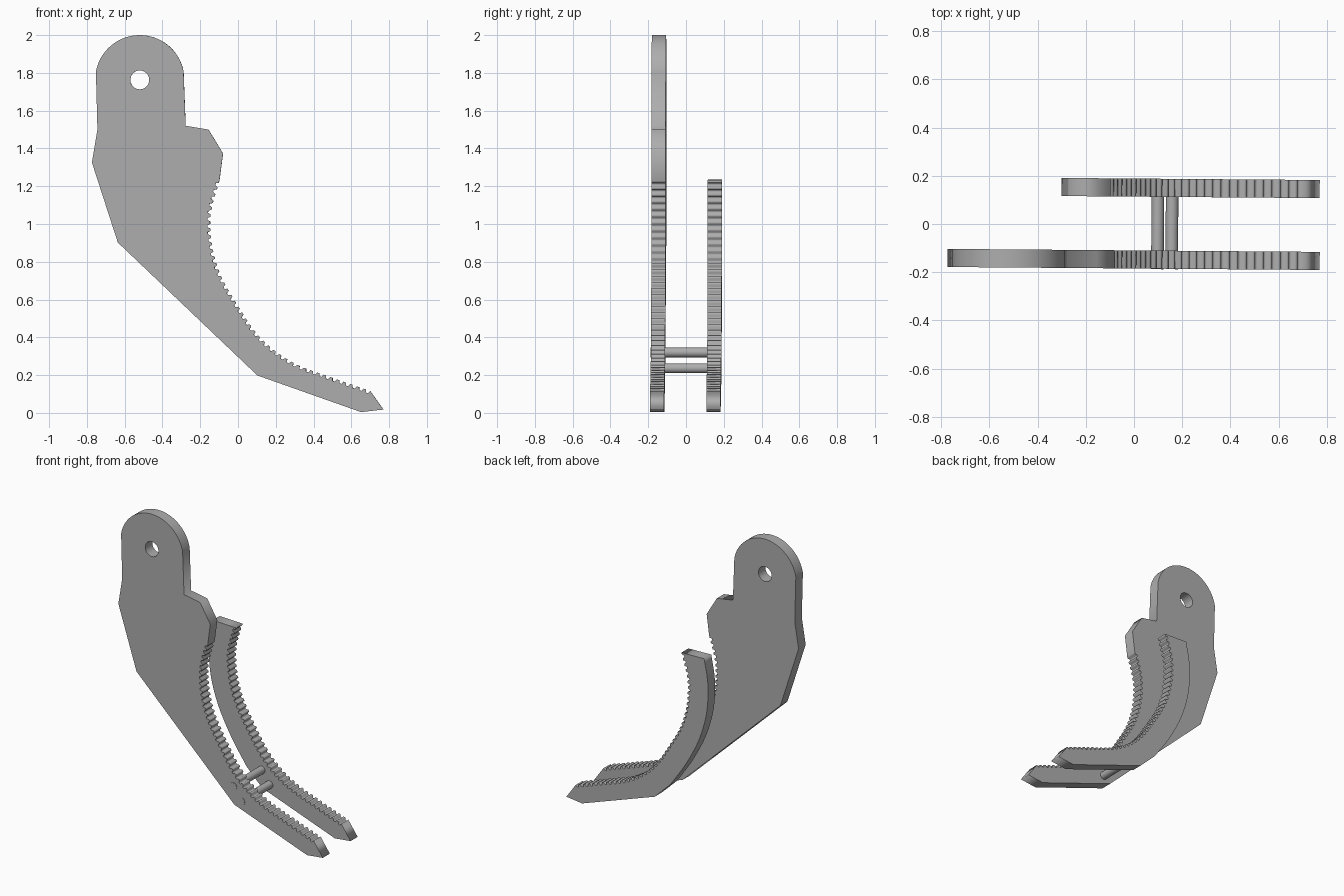
import bpy
import math
from mathutils import Vector

cube = bpy.data.objects.get("Cube")
if cube:
    bpy.data.objects.remove(cube, do_unlink=True)

THICK = 0.075
TILT = math.radians(-0.46)

steel = bpy.data.materials.new("grey steel")
steel.use_nodes = True
GREY = (0.42, 0.42, 0.42, 1)
steel.diffuse_color = GREY
steel.node_tree.nodes["Principled BSDF"].inputs["Base Color"].default_value = GREY


def smooth_path(points, steps=12):
    """Catmull-Rom path through the points."""
    p = [Vector(q) for q in points]
    p = [2 * p[0] - p[1]] + p + [2 * p[-1] - p[-2]]
    out = []
    for a, b, c, d in zip(p, p[1:], p[2:], p[3:]):
        for i in range(steps):
            t = i / steps
            out.append(0.5 * (2 * b + (c - a) * t + (2 * a - 5 * b + 4 * c - d) * t**2
                              + (3 * b - a - 3 * c + d) * t**3))
    return out + [p[-2]]


def at_length(path, s):
    """Point and left normal at distance s along a path."""
    for a, b in zip(path, path[1:]):
        seg = (b - a).length
        if s <= seg or b is path[-1]:
            d = (b - a).normalized()
            return a + d * s, Vector((-d.y, d.x))
        s -= seg


def toothed(path, count, depth):
    """Cut a row of blunt teeth into a path."""
    total = sum((b - a).length for a, b in zip(path, path[1:]))
    out = []
    for i in range(count):
        for f, h in ((0, 0), (0.2, -1), (0.5, -1), (0.65, 0)):
            p, n = at_length(path, total * (i + f) / count)
            out.append(p + n * h * depth)
    return out + [path[-1]]


def arc(cx, cz, r, start, end, n):
    angles = [math.radians(start + (end - start) * i / n) for i in range(n + 1)]
    return [(cx + r * math.cos(a), cz + r * math.sin(a)) for a in angles]


def plate(name, loops, y):
    """Extrude closed outlines (later loops are holes) into an upright plate."""
    curve = bpy.data.curves.new(name, "CURVE")
    curve.dimensions = "2D"
    curve.fill_mode = "BOTH"
    curve.extrude = THICK / 2
    for loop in loops:
        spline = curve.splines.new("POLY")
        spline.points.add(len(loop) - 1)
        for point, (x, z) in zip(spline.points, loop):
            point.co = (x, z, 0, 1)
        spline.use_cyclic_u = True
    obj = bpy.data.objects.new(name, curve)
    bpy.context.collection.objects.link(obj)
    obj.location.y = y
    obj.rotation_euler = (math.pi / 2, 0, TILT)
    bpy.ops.object.select_all(action="DESELECT")
    bpy.context.view_layer.objects.active = obj
    obj.select_set(True)
    bpy.ops.object.convert(target="MESH")
    obj = bpy.context.object
    obj.data.materials.clear()
    obj.data.materials.append(steel)
    return obj


# Shared gripping edge, from the tip up to the jaw end
grip = smooth_path([(0.70, 0.116), (0.588, 0.155), (0.483, 0.192), (0.325, 0.25),
                    (0.20, 0.325), (0.095, 0.425), (0.004, 0.56), (-0.083, 0.71),
                    (-0.128, 0.84), (-0.146, 0.97), (-0.14, 1.08), (-0.098, 1.23)])
teeth = toothed(grip, 42, -0.015)
tip = [(0.103, 0.198), (0.652, 0.004), (0.77, 0.018)]

# Large front jaw with rounded lug and pivot hole
front = (tip + teeth + [(-0.079, 1.373), (-0.156, 1.5), (-0.277, 1.52)]
         + arc(-0.52, 1.764, 0.236, 10.5, 169.5, 32)
         + [(-0.744, 1.5), (-0.773, 1.325), (-0.636, 0.902)])
plate("front_jaw", [front, arc(-0.52, 1.763, 0.05, 0, 350, 35)], -0.147)

# Slim curved rear jaw
back_edge = smooth_path([(-0.27, 1.235), (-0.295, 1.1), (-0.299, 0.98), (-0.28, 0.83),
                         (-0.225, 0.66), (-0.13, 0.48), (-0.015, 0.312)], 6)
plate("rear_jaw", [tip + teeth + back_edge], 0.151)

# Cross pins joining the jaws
for name, x, z in (("upper_pin", 0.098, 0.32), ("lower_pin", 0.157, 0.236)):
    bpy.ops.mesh.primitive_cylinder_add(vertices=32, radius=0.026, depth=0.317,
                                        location=(x, -0.029, z),
                                        rotation=(math.pi / 2, 0, TILT))
    pin = bpy.context.object
    pin.name = name
    pin.data.materials.append(steel)
    bpy.ops.object.shade_smooth_by_angle()
